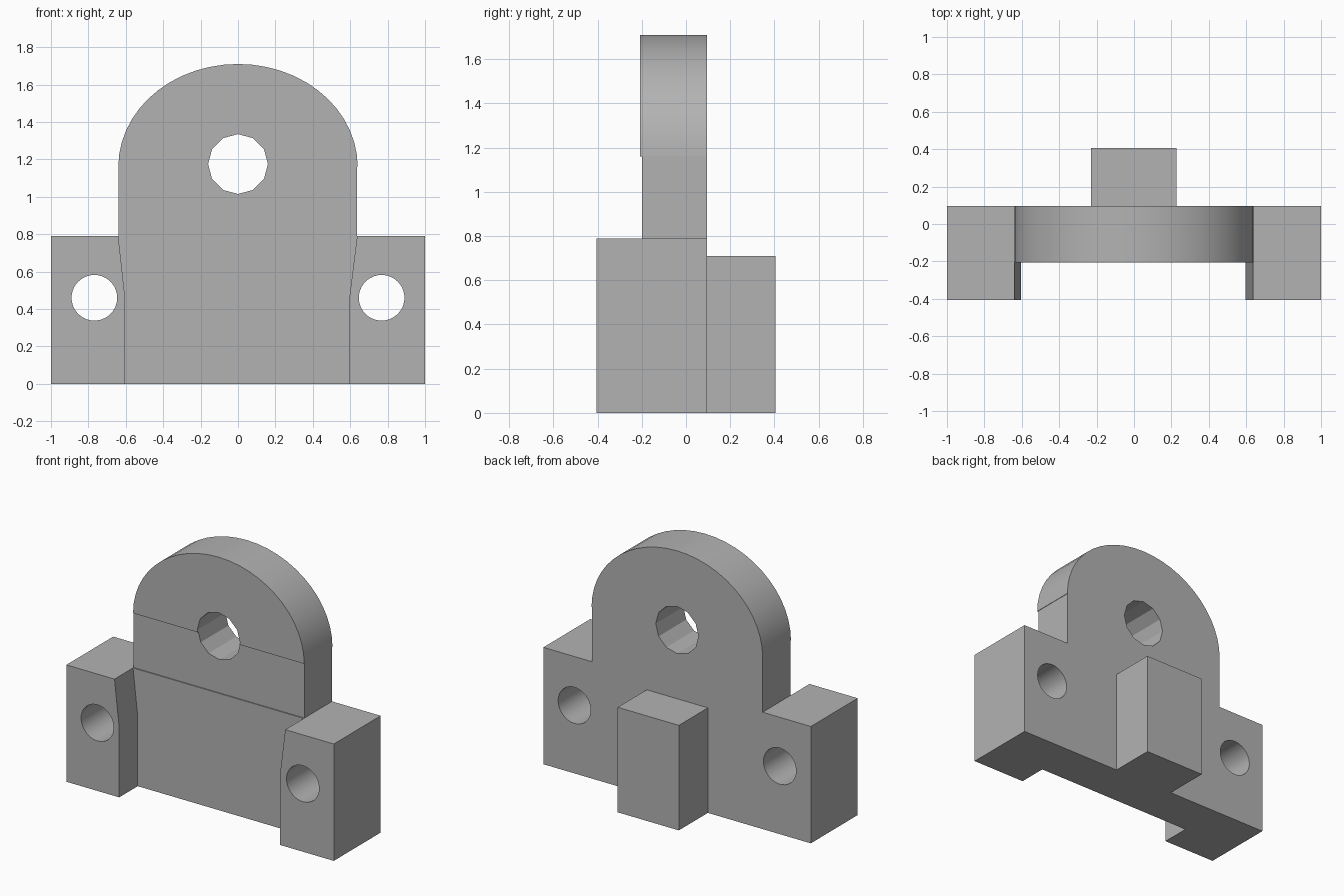
import bpy
import bmesh
import math

cube = bpy.data.objects.get("Cube")
if cube:
    bpy.data.objects.remove(cube, do_unlink=True)

COLOUR = (0.45, 0.45, 0.45, 1)
grey = bpy.data.materials.new("plain grey")
grey.diffuse_color = COLOUR
grey.use_nodes = True
grey.node_tree.nodes["Principled BSDF"].inputs["Base Color"].default_value = COLOUR

BACK = 0.095      # shared rear plane
BEARING_Z = 1.175 # centre of the main bore


def prism(name, outline, front, back):
    """Extrude an (x, z) outline along y."""
    bm = bmesh.new()
    rings = [[bm.verts.new((x, y, z)) for x, z in outline] for y in (front, back)]
    n = len(outline)
    bm.faces.new(rings[0])
    bm.faces.new(rings[1][::-1])
    for i in range(n):
        j = (i + 1) % n
        bm.faces.new((rings[0][i], rings[1][i], rings[1][j], rings[0][j]))
    bmesh.ops.recalc_face_normals(bm, faces=bm.faces[:])
    mesh = bpy.data.meshes.new(name)
    bm.to_mesh(mesh)
    bm.free()
    mesh.materials.append(grey)
    obj = bpy.data.objects.new(name, mesh)
    bpy.context.collection.objects.link(obj)
    return obj


def arc(cx, cz, rx, rz, steps, sweep):
    return [(cx + rx * math.cos(sweep * i / steps), cz + rz * math.sin(sweep * i / steps))
            for i in range(steps + 1)]


def smooth(obj, degrees):
    bpy.ops.object.select_all(action="DESELECT")
    obj.select_set(True)
    bpy.context.view_layer.objects.active = obj
    bpy.ops.object.shade_smooth_by_angle(angle=math.radians(degrees))


def drill(obj, cx, cz, radius, sides):
    """Cut a round hole through a part along y."""
    cutter = prism("hole_cutter", arc(cx, cz, radius, radius, sides, math.tau)[:-1], -1, 1)
    mod = obj.modifiers.new("hole", "BOOLEAN")
    mod.object = cutter
    mod.solver = "EXACT"
    bpy.context.view_layer.update()
    cut = bpy.data.meshes.new_from_object(obj.evaluated_get(bpy.context.evaluated_depsgraph_get()))
    obj.modifiers.clear()
    obj.data = cut
    bpy.data.objects.remove(cutter, do_unlink=True)


# Base plate, flaring out towards its top
prism("base_plate", [(-0.605, 0), (0.597, 0), (0.597, 0.47), (0.637, 0.79),
                     (-0.64, 0.79), (-0.605, 0.47)], -0.207, BACK)

# Upright neck and rounded head, sharing the main bore
neck = prism("neck", [(-0.64, 0.79), (0.637, 0.79), (0.637, 1.16), (-0.64, 1.16)], -0.2, BACK)
drill(neck, 0, BEARING_Z, 0.16, 12)
head = prism("rounded_head", arc(0, 1.16, 0.64, 0.55, 26, math.pi), -0.207, BACK)
drill(head, 0, BEARING_Z, 0.16, 12)
smooth(head, 25)

# Mounting blocks with bolt holes
for side, name, foot, top in ((1, "left_block", 0.597, 0.637), (-1, "right_block", 0.605, 0.64)):
    outline = [(foot, 0), (1, 0), (1, 0.79), (top, 0.79), (foot, 0.47)]
    block = prism(name, [(side * x, z) for x, z in outline], -0.405, BACK)
    drill(block, side * 0.768, 0.46, 0.122, 40)
    smooth(block, 12 if side else 0)
    # the flared inner wall keeps its crease
    for edge in block.data.edges:
        ends = [block.data.vertices[v].co for v in edge.vertices]
        if all(abs(p.z - 0.47) < 0.001 and abs(abs(p.x) - foot) < 0.001 for p in ends):
            edge.use_edge_sharp = True

# Rear support block
prism("rear_block", [(-0.23, 0), (0.227, 0), (0.227, 0.71), (-0.23, 0.71)], BACK, 0.405)
